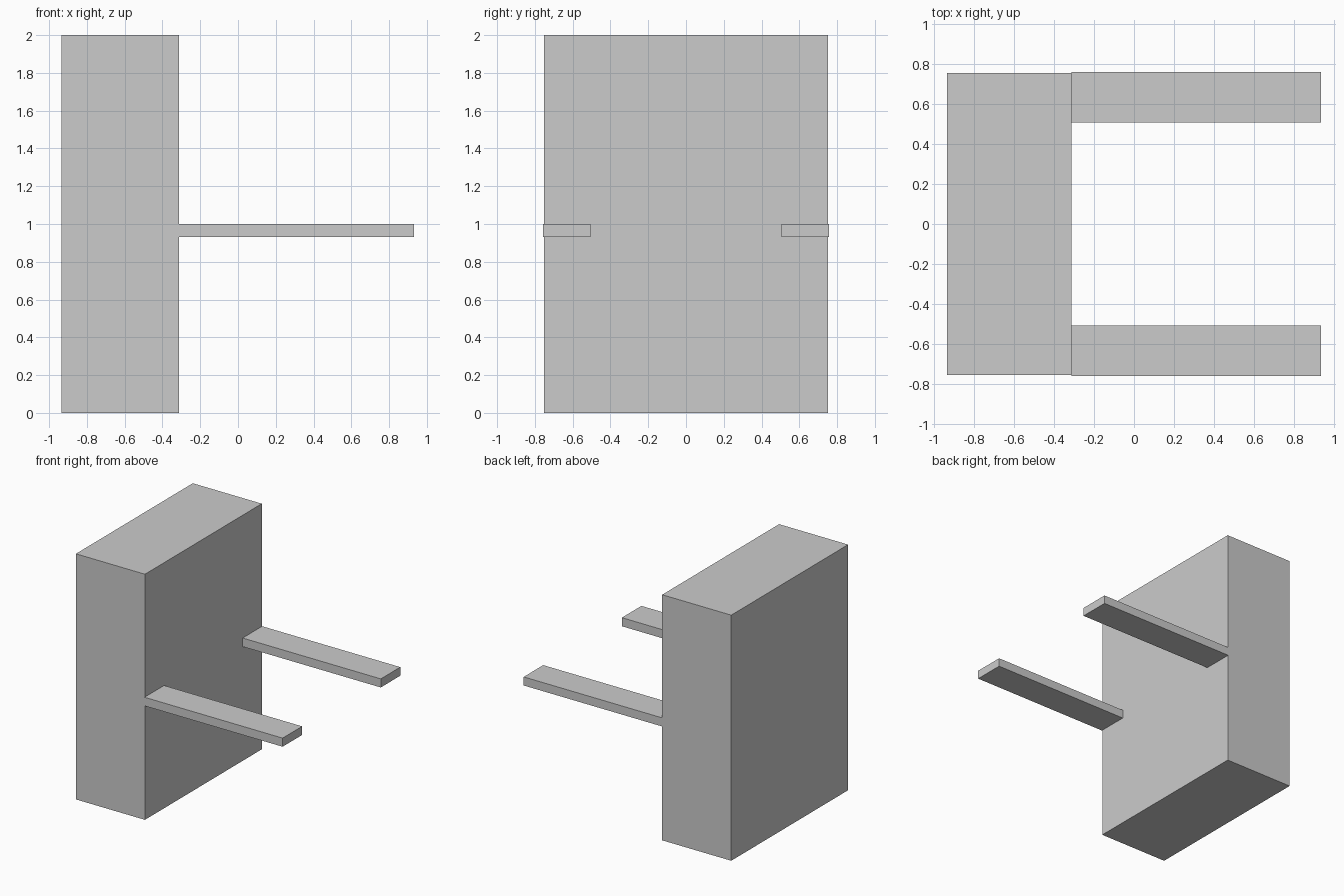
import bpy

if "Cube" in bpy.data.objects:
    bpy.data.objects.remove(bpy.data.objects["Cube"])

grey = bpy.data.materials.new("light grey")
grey.diffuse_color = (0.6, 0.6, 0.6, 1.0)
grey.use_nodes = True
grey.node_tree.nodes["Principled BSDF"].inputs["Base Color"].default_value = grey.diffuse_color


def box(name, low, high):
    """Axis-aligned box between two opposite corners."""
    centre = [(a + b) / 2 for a, b in zip(low, high)]
    size = [b - a for a, b in zip(low, high)]
    bpy.ops.mesh.primitive_cube_add(size=1, location=centre)
    obj = bpy.context.object
    obj.name = name
    obj.scale = size
    bpy.ops.object.transform_apply(location=False, rotation=False, scale=True)
    obj.data.materials.append(grey)
    return obj


# Tall upright block
box("upright_block", (-0.934, -0.752, 0.0), (-0.312, 0.752, 2.0))

# Two flat arms reaching out from the block at mid height
box("front_arm", (-0.312, -0.757, 0.93), (0.932, -0.506, 1.0))
box("back_arm", (-0.312, 0.506, 0.93), (0.932, 0.757, 1.0))
